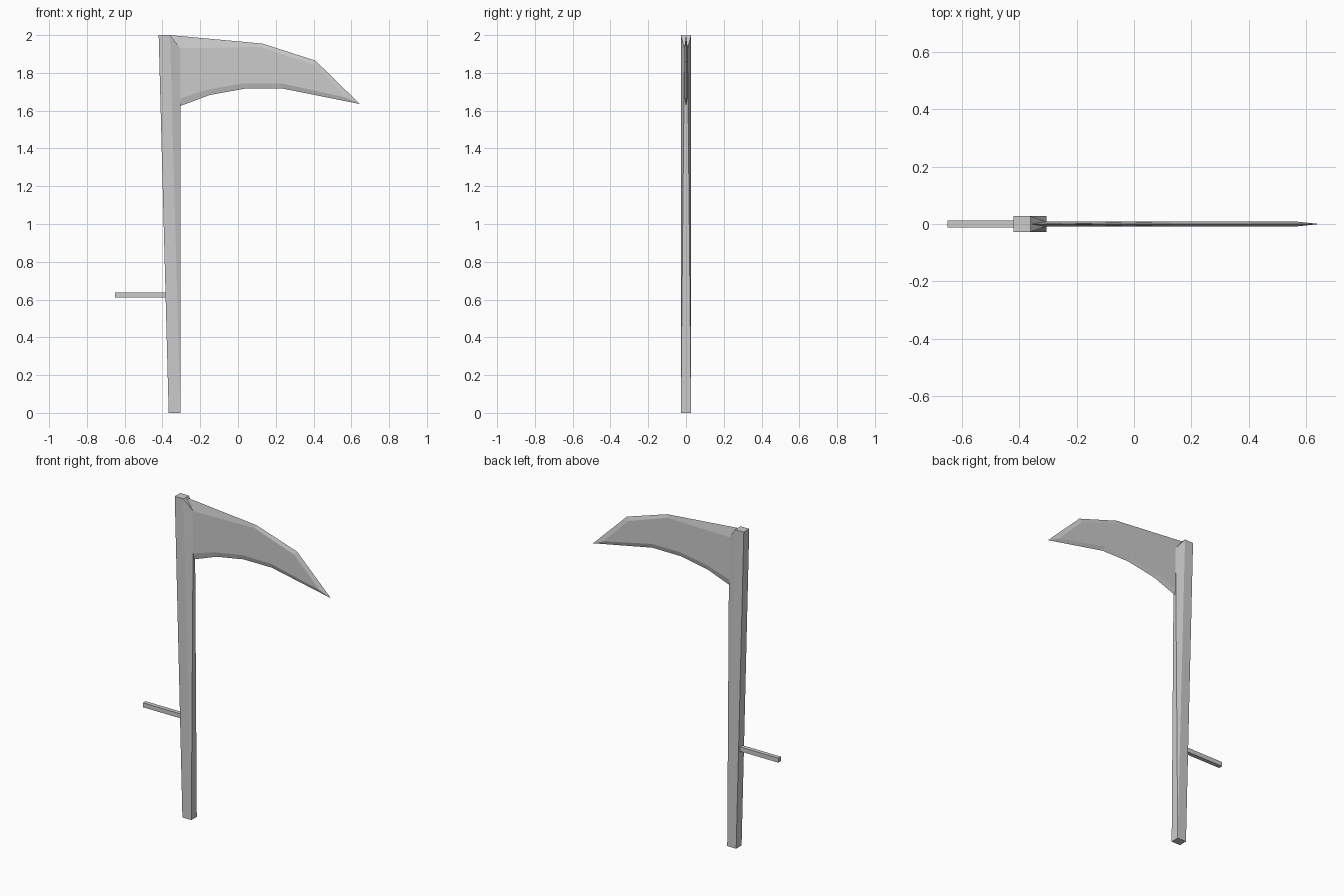
import bpy, bmesh

if "Cube" in bpy.data.objects:
    bpy.data.objects.remove(bpy.data.objects["Cube"])


def make_object(name, verts, faces, mirror=True):
    """Build a mesh; the front half (y <= 0) is mirrored to the back."""
    mesh = bpy.data.meshes.new(name)
    mesh.from_pydata(verts, [], faces)
    bm = bmesh.new()
    bm.from_mesh(mesh)
    bmesh.ops.recalc_face_normals(bm, faces=bm.faces)
    # a face looking at the front decides the outward direction
    front = min(bm.faces, key=lambda f: f.calc_center_median().y)
    if front.normal.y > 0:
        bmesh.ops.reverse_faces(bm, faces=bm.faces)
    bm.to_mesh(mesh)
    bm.free()
    obj = bpy.data.objects.new(name, mesh)
    bpy.context.collection.objects.link(obj)
    if mirror:
        mod = obj.modifiers.new("Mirror", 'MIRROR')
        mod.use_axis = (False, True, False)
        mod.use_clip = True
        mod.merge_threshold = 0.0005
    return obj


# Pole: tapering shaft whose right side folds in to meet the blade root
W, T = 0.027, 0.008
pole_verts = [
    (-.367, -W, 0), (-.305, -W, 0), (-.36, -W, 2), (-.42, -W, 2),
    (-.367, 0, 0), (-.305, 0, 0), (-.36, 0, 2), (-.42, 0, 2),
    (-.305, 0, 1.625), (-.305, -T, 1.665), (-.305, -T, 1.93),
]
pole_faces = [
    (0, 1, 2, 3),      # front
    (0, 3, 7, 4),      # left
    (0, 4, 5, 1),      # bottom
    (3, 2, 6, 7),      # top
    (1, 5, 8),         # right, below the blade
    (1, 8, 9), (1, 9, 10), (1, 10, 2), (2, 10, 6),  # folds to the blade
]
make_object("pole", pole_verts, pole_faces)

# Blade: thin flat plate bevelled to a sharp outline
outline = [(-.36, 2), (.13, 1.955), (.41, 1.865), (.645, 1.635),
           (.235, 1.717), (.04, 1.717), (-.15, 1.683), (-.305, 1.625)]
flat = [(-.305, 1.93), (.12, 1.938), (.395, 1.845), (.57, 1.67),
        (.23, 1.745), (.03, 1.745), (-.16, 1.712), (-.305, 1.665)]
n = len(outline)
blade_verts = [(x, 0, z) for x, z in outline] + [(x, -T, z) for x, z in flat]
blade_faces = [tuple(range(n, 2 * n))]
blade_faces += [(i, i + 1, n + i + 1, n + i) for i in range(n - 1)]
make_object("blade", blade_verts, blade_faces)

# Side handle: small square bar
bpy.ops.mesh.primitive_cube_add(size=1, location=(-.515, 0, .624))
handle = bpy.context.object
handle.name = "side_handle"
handle.scale = (.27, .026, .028)
